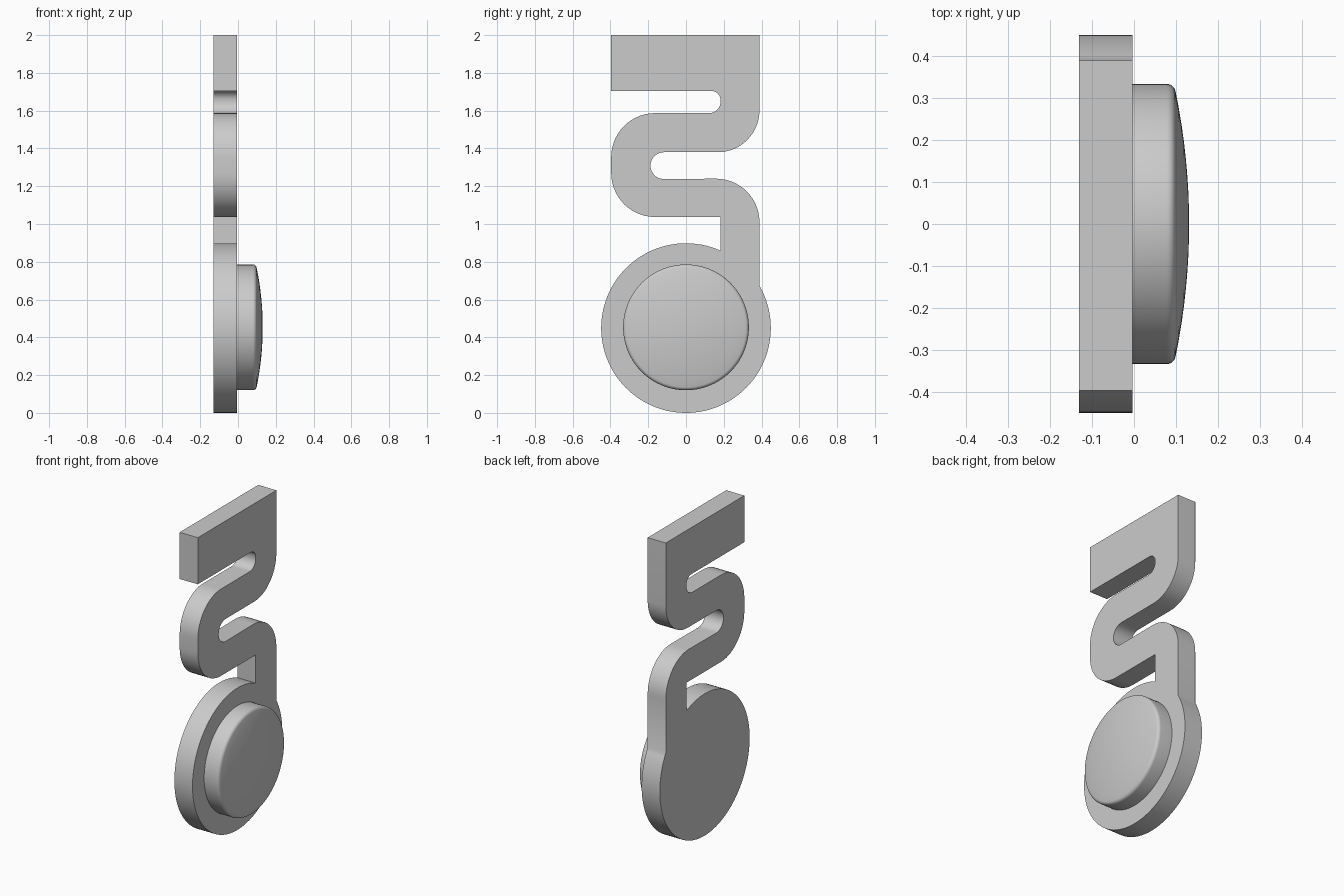
import bpy, bmesh, math

if "Cube" in bpy.data.objects:
    bpy.data.objects.remove(bpy.data.objects["Cube"])

grey = bpy.data.materials.new("light_grey")
grey.diffuse_color = (0.6, 0.6, 0.6, 1)
grey.use_nodes = True
grey.node_tree.nodes["Principled BSDF"].inputs["Base Color"].default_value = grey.diffuse_color


def finish(bm, name):
    bmesh.ops.recalc_face_normals(bm, faces=bm.faces[:])
    mesh = bpy.data.meshes.new(name)
    bm.to_mesh(mesh)
    bm.free()
    mesh.materials.append(grey)
    ob = bpy.data.objects.new(name, mesh)
    bpy.context.collection.objects.link(ob)
    bpy.ops.object.select_all(action='DESELECT')
    ob.select_set(True)
    bpy.context.view_layer.objects.active = ob
    bpy.ops.object.shade_smooth_by_angle(angle=math.radians(30))
    return ob


def arc(cy, cz, ry, rz, a0, a1, n=14):
    """Arc points in the y-z plane, angles in degrees."""
    pts = []
    for i in range(n + 1):
        a = math.radians(a0 + (a1 - a0) * i / n)
        pts.append((cy + ry * math.cos(a), cz + rz * math.sin(a)))
    return pts


R, CZ = 0.449, 0.449       # round plate
XB, XF = -0.131, -0.004    # plate back and front
E = 0.389                  # right edge of the spring arm
a_start = math.degrees(math.acos(E / R))
a_end = math.degrees(math.acos(0.183 / R))

# Flat plate: top tab, serpentine arm and disc in one outline, clockwise
outline = [(-0.396, 2.0), (E, 2.0)]
outline += arc(0.169, 1.602, 0.22, 0.222, 0, -90)            # upper outer bend
outline += arc(-0.117, 1.309, 0.071, 0.071, 90, 270)         # left slot end
outline += arc(0.159, 1.01, 0.23, 0.23, 90, 0)               # lower outer bend
outline += arc(0, CZ, R, R, a_start, a_end - 360, 96)        # disc
outline += [(0.183, 1.037)]
outline += arc(-0.164, 1.27, 0.232, 0.233, 270, 180)         # left outer bend
outline += arc(-0.164, 1.354, 0.232, 0.233, 180, 90)
outline += arc(0.122, 1.648, 0.061, 0.061, -90, 0)           # right slot end
outline += arc(0.133, 1.655, 0.05, 0.05, 0, 90, 8)
outline += [(-0.396, 1.705)]

bm = bmesh.new()
face = bm.faces.new([bm.verts.new((XB, y, z)) for y, z in outline])
new = bmesh.ops.extrude_face_region(bm, geom=[face])["geom"]
bmesh.ops.translate(bm, vec=(XF - XB, 0, 0),
                    verts=[v for v in new if isinstance(v, bmesh.types.BMVert)])
bmesh.ops.remove_doubles(bm, verts=bm.verts[:], dist=1e-5)
finish(bm, "spring_plate")

# Domed round button: (x, radius) profile spun around the x axis
profile = [(XF - 0.01, 0.333), (0.078, 0.333)]
for i in range(1, 7):
    a = math.radians(80 * i / 6)
    profile.append((0.078 + 0.021 * math.sin(a), 0.312 + 0.021 * math.cos(a)))
for i in range(1, 9):
    r = 0.315 * (1 - i / 8)
    profile.append((0.131 - 0.032 * (r / 0.315) ** 2, r))

bm = bmesh.new()
N, BZ = 80, 0.453
rings = []
for x, r in profile[:-1]:
    rings.append([bm.verts.new((x, r * math.cos(2 * math.pi * k / N),
                                BZ + r * math.sin(2 * math.pi * k / N))) for k in range(N)])
for a, b in zip(rings, rings[1:]):
    for k in range(N):
        j = (k + 1) % N
        bm.faces.new((a[k], a[j], b[j], b[k]))
bm.faces.new(rings[0])
tip = bm.verts.new((profile[-1][0], 0, BZ))
for k in range(N):
    bm.faces.new((rings[-1][k], rings[-1][(k + 1) % N], tip))
finish(bm, "domed_button")
